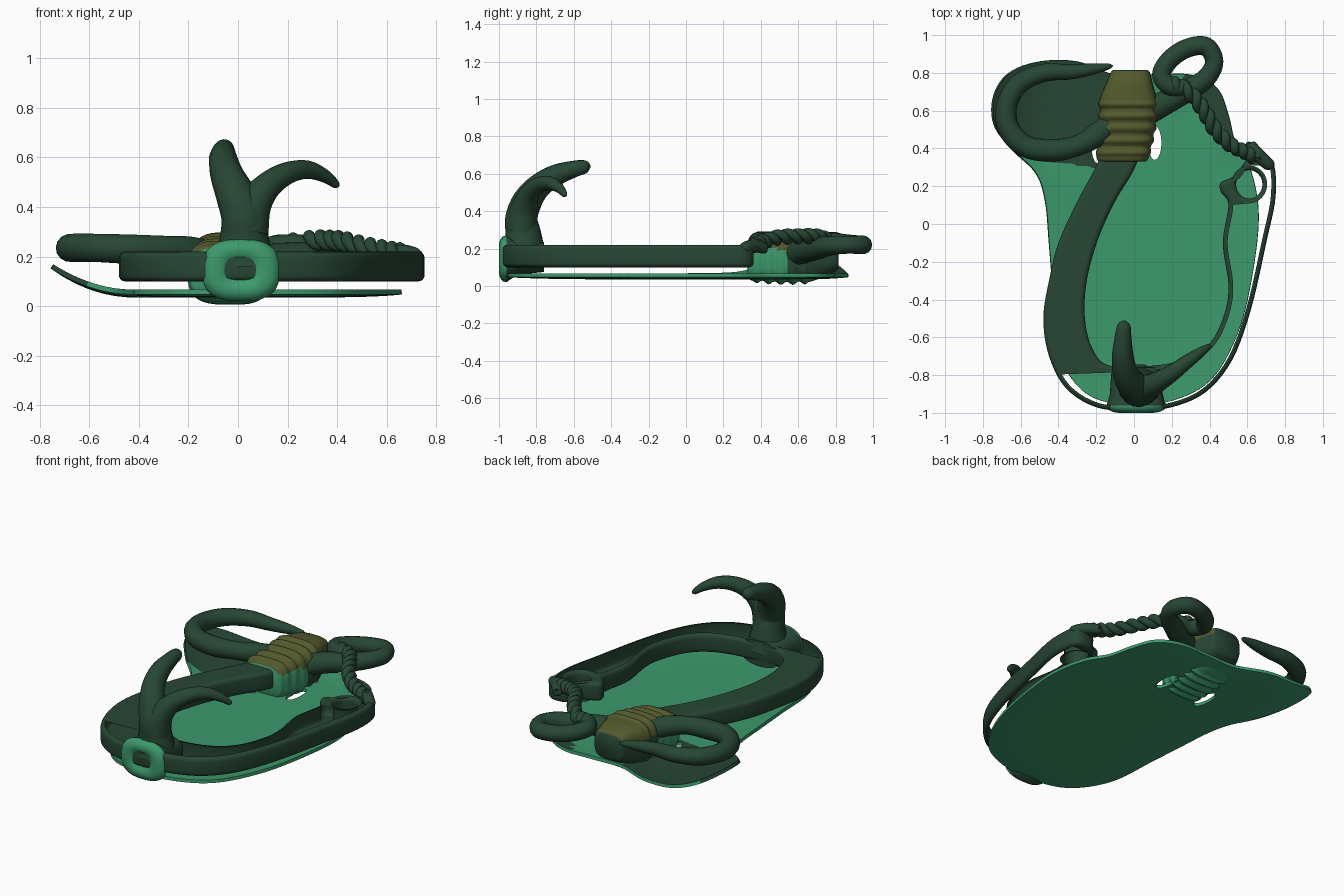
import bpy, bmesh, math
from mathutils import Vector

cube = bpy.data.objects.get("Cube")
if cube:
    bpy.data.objects.remove(cube, do_unlink=True)


def material(name, colour):
    mat = bpy.data.materials.new(name)
    mat.use_nodes = True
    mat.diffuse_color = (*colour, 1)
    shader = next(n for n in mat.node_tree.nodes if n.type == 'BSDF_PRINCIPLED')
    shader.inputs["Base Color"].default_value = (*colour, 1)
    return mat


DARK = material("dark green", (.02, .062, .034))
LIGHT = material("light green", (.046, .32, .15))
OLIVE = material("olive", (.085, .10, .026))


def smooth(points, cyclic=False, steps=8):
    """Catmull-Rom samples through points of any dimension."""
    n, out = len(points), []
    for i in range(n if cyclic else n - 1):
        ids = [i - 1, i, i + 1, i + 2]
        ids = [k % n if cyclic else min(max(k, 0), n - 1) for k in ids]
        for s in range(steps):
            t = s / steps
            out.append([b + t * (c - a) / 2
                        + t * t * (a - 2.5 * b + 2 * c - d / 2)
                        + t ** 3 * (1.5 * (b - c) + (d - a) / 2)
                        for a, b, c, d in zip(*(points[k] for k in ids))])
    if not cyclic:
        out.append(list(points[-1]))
    return out


def activate(ob):
    bpy.ops.object.select_all(action='DESELECT')
    ob.select_set(True)
    bpy.context.view_layer.objects.active = ob


def finish(ob, mats, rule=None, angle=40):
    """Turn into a mesh, colour its faces by a rule and shade it."""
    activate(ob)
    bpy.ops.object.convert(target='MESH')
    ob = bpy.context.object
    ob.data.materials.clear()
    for mat in mats:
        ob.data.materials.append(mat)
    for face in ob.data.polygons:
        face.material_index = rule(face.center, face.normal) if rule else 0
    bpy.ops.object.shade_smooth_by_angle(angle=math.radians(angle))
    return ob


def add_object(name, data):
    ob = bpy.data.objects.new(name, data)
    bpy.context.collection.objects.link(ob)
    return ob


def from_bmesh(name, bm):
    bmesh.ops.recalc_face_normals(bm, faces=bm.faces)
    mesh = bpy.data.meshes.new(name)
    bm.to_mesh(mesh)
    bm.free()
    return add_object(name, mesh)


def add_spline(curve, points, cyclic):
    spline = curve.splines.new('POLY')
    spline.points.add(len(points) - 1)
    for p, q in zip(spline.points, points):
        p.co = (q[0], q[1], q[2] if len(q) > 2 else 0, 1)
        p.radius = max(q[3], .002) if len(q) > 3 else 1
    spline.use_cyclic_u = cyclic


def tube(name, points, mat=DARK, steps=8):
    """Round tube through (x, y, z, radius) points."""
    curve = bpy.data.curves.new(name, 'CURVE')
    curve.dimensions = '3D'
    curve.bevel_depth = 1
    curve.bevel_resolution = 5
    curve.use_fill_caps = True
    add_spline(curve, smooth(points, steps=steps), False)
    return finish(add_object(name, curve), [mat], angle=60)


def loft(name, sections, mats, rule, square=.6, sides=40):
    """Skin of squarish rings along y from (y, x, z, half width, half height)."""
    bm = bmesh.new()
    rings = []
    for y, x, z, w, h in sections:
        ring = []
        for i in range(sides):
            a = math.tau * i / sides
            c, s = math.cos(a), math.sin(a)
            ring.append(bm.verts.new((x + w * math.copysign(abs(c) ** square, c), y,
                                      z + h * math.copysign(abs(s) ** square, s))))
        rings.append(ring)
    for a, b in zip(rings, rings[1:]):
        for i in range(sides):
            j = (i + 1) % sides
            bm.faces.new((a[i], a[j], b[j], b[i]))
    bm.faces.new(rings[0])
    bm.faces.new(rings[-1])
    return finish(from_bmesh(name, bm), mats, rule, 50)


# Base plate: rings from the outline to a centre, curled up at the right rear
outline = smooth([(0, -.96), (-.25, -.9), (-.4, -.68), (-.43, -.35), (-.45, -.1),
                  (-.47, .12), (-.52, .27), (-.65, .4), (-.74, .53), (-.74, .68),
                  (-.66, .8), (-.5, .86), (-.3, .86), (-.1, .79), (.1, .79),
                  (.3, .79), (.44, .72), (.5, .58), (.54, .42), (.62, .28),
                  (.66, .05), (.63, -.25), (.56, -.55), (.43, -.8), (.25, -.92)], True, 6)
centre, count = Vector((-.05, .3)), 14
bm = bmesh.new()
rings = []
for k in range(1, count + 1):
    ring = []
    for p in outline:
        q = centre.lerp(Vector(p), k / count)
        z = .045 + .95 * max(0, -q.x - .42) ** 2 + .012 * (k / count) ** 6
        ring.append(bm.verts.new((q.x, q.y, z)))
    rings.append(ring)
bm.faces.new(rings[0])
for a, b in zip(rings, rings[1:]):
    for i in range(len(a)):
        j = (i + 1) % len(a)
        bm.faces.new((a[i], a[j], b[j], b[i]))
plate = from_bmesh("base_plate", bm)
thick = plate.modifiers.new("thickness", 'SOLIDIFY')
thick.thickness = .02
thick.offset = 0

# Slots in the plate on both sides of the binding
cutters = []
for x, y in ((-.19, .41), (.11, .43)):
    bpy.ops.mesh.primitive_cylinder_add(radius=1, depth=.3, location=(x, y, .05))
    cutter = bpy.context.object
    cutter.name = "slot_cutter"
    cutter.scale = (.035, .09, 1)
    cutter.hide_render = True
    cut = plate.modifiers.new("slot", 'BOOLEAN')
    cut.object = cutter
    cutters.append(cutter)


def plate_colour(c, n):
    lobe = c.x < -.1 and c.y > .34 - .15 * (c.x + .5)
    corner = c.y > .4 and c.y + 1.35 * c.x > 1.12
    return int(not (n.z > .3 and (lobe or corner)))


finish(plate, [DARK, LIGHT], plate_colour)
for cutter in cutters:
    bpy.data.objects.remove(cutter, do_unlink=True)

# Open frame with an eyelet at its left end
frame = [(-.14, .5), (-.19, .33), (-.3, .12), (-.4, -.1), (-.45, -.3), (-.48, -.5),
         (-.45, -.7), (-.36, -.87), (-.2, -.97), (0, -.99), (.2, -.97), (.38, -.89),
         (.52, -.72), (.62, -.45), (.7, -.1), (.75, .15), (.73, .34), (.61, .35),
         (.54, .26), (.46, .22), (.46, .17), (.5, .1), (.47, -.1), (.5, -.32),
         (.48, -.47), (.41, -.62), (.29, -.71), (.1, -.75), (-.13, -.75),
         (-.22, -.66), (-.26, -.5), (-.25, -.3), (-.19, -.08), (-.1, .12),
         (.01, .31), (.05, .5)]
curve = bpy.data.curves.new("frame", 'CURVE')
curve.dimensions = '2D'
curve.fill_mode = 'BOTH'
curve.extrude, curve.bevel_depth, curve.offset = .035, .025, -.025
curve.bevel_resolution = 3
add_spline(curve, smooth(frame, True, 5), True)
eyelet = [(.61 + .07 * math.cos(a), .21 + .075 * math.sin(a))
          for a in (math.tau * i / 24 for i in range(24))]
add_spline(curve, eyelet, True)
frame_ob = add_object("frame", curve)
frame_ob.location.z = .16
finish(frame_ob, [DARK])

# Front collar with a dimpled end face
loft("front_collar",
     [(-.975, .01, .145, .015, .012), (-.978, .01, .145, .045, .035),
      (-.99, .01, .145, .065, .055), (-1, .01, .145, .09, .075),
      (-.995, .012, .145, .125, .10), (-.98, .012, .145, .152, .12),
      (-.96, .012, .145, .157, .125), (-.94, .012, .15, .15, .115),
      (-.9, .012, .155, .14, .095), (-.76, .012, .155, .13, .08)],
     [DARK, LIGHT], lambda c, n: int(c.y < -.96), .75)

# Forked horn above the collar
tube("horn_main", [(.025, -.87, .16, .13), (.025, -.87, .27, .1), (.02, -.88, .36, .088),
                   (-.01, -.85, .45, .08), (-.045, -.79, .53, .067),
                   (-.06, -.7, .59, .058), (-.058, -.6, .625, .045),
                   (-.053, -.535, .638, .034), (-.05, -.512, .64, .008)])
tube("horn_branch", [(.04, -.88, .3, .085), (.06, -.87, .4, .075), (.12, -.84, .485, .056),
                     (.2, -.79, .537, .045), (.28, -.73, .55, .037),
                     (.35, -.68, .525, .027), (.395, -.65, .49, .016),
                     (.405, -.645, .48, .003)])


# Ribbed binding wrapped round the frame end and plate
def binding_colour(c, n):
    if c.z > .2 and n.y < .8:
        return 0
    return 1 if c.y < .54 or c.z < .06 else 2


sections = []
shape = [(.33, -.06, .145, .12, .09), (.35, -.06, .14, .137, .11),
         (.45, -.045, .142, .148, .125), (.58, -.03, .152, .155, .137),
         (.66, -.03, .155, .152, .133), (.74, -.025, .165, .125, .115),
         (.8, -.02, .17, .105, .09), (.815, -.02, .17, .09, .075)]
for y, x, z, w, h in smooth(shape, steps=10):
    rib = .009 * math.sin((y - .36) * math.tau / .065) if .36 < y < .65 else 0
    sections.append((y, x, z, w + rib * .6, h + rib))
loft("binding", sections, [OLIVE, LIGHT, DARK], binding_colour)

# Tapered hook at the right rear
tube("rear_hook", [(-.1, .55, .2, .06), (-.2, .47, .22, .062), (-.3, .415, .23, .055),
                   (-.43, .39, .23, .06), (-.57, .41, .235, .058), (-.66, .5, .235, .058),
                   (-.675, .62, .235, .055), (-.61, .74, .237, .053),
                   (-.48, .8, .24, .048), (-.34, .805, .24, .04),
                   (-.22, .82, .235, .03), (-.13, .835, .23, .014), (-.12, .837, .23, .003)])

# Looped ring at the left rear
tube("rear_ring", [(.05, .58, .17, .07), (.16, .64, .19, .065), (.27, .7, .2, .06),
                   (.38, .77, .215, .052), (.425, .86, .22, .048), (.38, .94, .22, .05),
                   (.28, .93, .22, .05), (.19, .87, .225, .05), (.145, .79, .235, .05),
                   (.19, .73, .24, .05), (.27, .72, .245, .042), (.3, .7, .25, .01)])

# Twisted cord of two strands from the ring to the frame end
path = smooth([(.2, .75, .25), (.3, .69, .265), (.37, .6, .265), (.43, .5, .26),
               (.51, .42, .24), (.59, .38, .225), (.65, .35, .215)], steps=10)
for side in range(2):
    strand = []
    for i, p in enumerate(path):
        a = i * .55 + side * math.pi
        off = .02 * math.cos(a)
        strand.append((p[0] + off * .8, p[1] + off * .6, p[2] + .02 * math.sin(a), .024))
    tube("cord_strand", strand, steps=2)

# Knot where the cord meets the frame
tube("cord_knot", [(.61, .43, .2, .01), (.615, .42, .2, .028), (.65, .375, .215, .034),
                   (.69, .335, .21, .034), (.72, .31, .2, .03), (.73, .3, .19, .008)])
